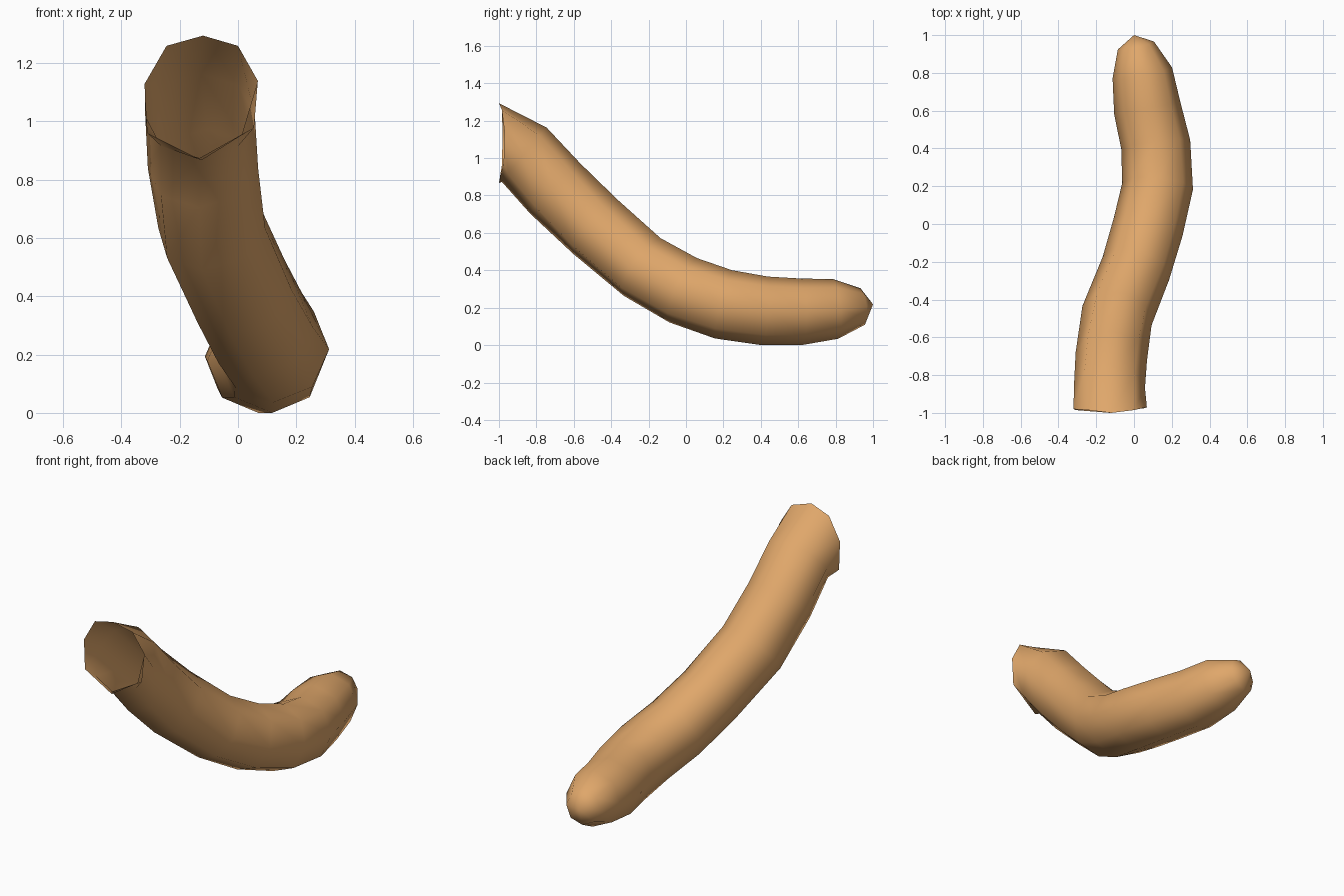
import bpy, bmesh, math
from mathutils import Vector

if "Cube" in bpy.data.objects:
    bpy.data.objects.remove(bpy.data.objects["Cube"])

# Centre line of the tube: x, y, z, radius
path = [
    (-.125, -.99, 1.08, .20), (-.130, -.865, 1.02, .188), (-.120, -.70, .84, .190),
    (-.090, -.485, .635, .190), (.010, -.235, .42, .186), (.075, -.015, .295, .188),
    (.125, .20, .22, .188), (.115, .42, .185, .184), (.070, .615, .18, .178),
    (.044, .80, .195, .160), (.010, .945, .208, .098),
]
tip_point = Vector((0, 1.0, .22))
# Slightly uneven open rim at the front, clockwise from the top
rim = [(-.12, -1, 1.295), (0, -.985, 1.26), (.068, -.97, 1.14), (.055, -.975, .98),
       (-.125, -1, .868), (-.31, -.985, .96), (-.32, -.98, 1.13), (-.245, -.985, 1.26)]
SIDES = 8

bm = bmesh.new()
centres = [Vector(p[:3]) for p in path] + [tip_point]
rings = [[bm.verts.new(p) for p in rim]]

# Rings perpendicular to the path
for i in range(1, len(path)):
    t = (centres[i + 1] - centres[i - 1]).normalized()
    side = t.cross(Vector((0, 0, 1))).normalized()
    up = side.cross(t)
    r = path[i][3]
    ring = []
    for k in range(SIDES):
        a = 2 * math.pi * k / SIDES
        ring.append(bm.verts.new(centres[i] + r * (math.cos(a) * up + math.sin(a) * side)))
    rings.append(ring)

# Tube wall
for a, b in zip(rings, rings[1:]):
    for k in range(SIDES):
        n = (k + 1) % SIDES
        bm.faces.new((a[k], a[n], b[n], b[k]))

# Rounded closed tip
tip = bm.verts.new(tip_point)
for k in range(SIDES):
    bm.faces.new((rings[-1][k], rings[-1][(k + 1) % SIDES], tip))

# Rest on the ground, outward normals, smooth shading
low = min(v.co.z for v in bm.verts)
bmesh.ops.translate(bm, verts=bm.verts, vec=(0, 0, -low))
bm.normal_update()
if sum(f.normal.dot(f.calc_center_median() - Vector((.1, .2, .2)))
       for f in bm.faces if f.calc_center_median().y > .85) < 0:
    bmesh.ops.reverse_faces(bm, faces=bm.faces)
for f in bm.faces:
    f.smooth = True

mesh = bpy.data.meshes.new("curved_tube")
bm.to_mesh(mesh)
bm.free()
mat = bpy.data.materials.new("tan")
mat.diffuse_color = (.74, .385, .145, 1)
mat.use_nodes = True
mat.node_tree.nodes["Principled BSDF"].inputs["Base Color"].default_value = mat.diffuse_color
mesh.materials.append(mat)
obj = bpy.data.objects.new("curved_tube", mesh)
bpy.context.collection.objects.link(obj)
